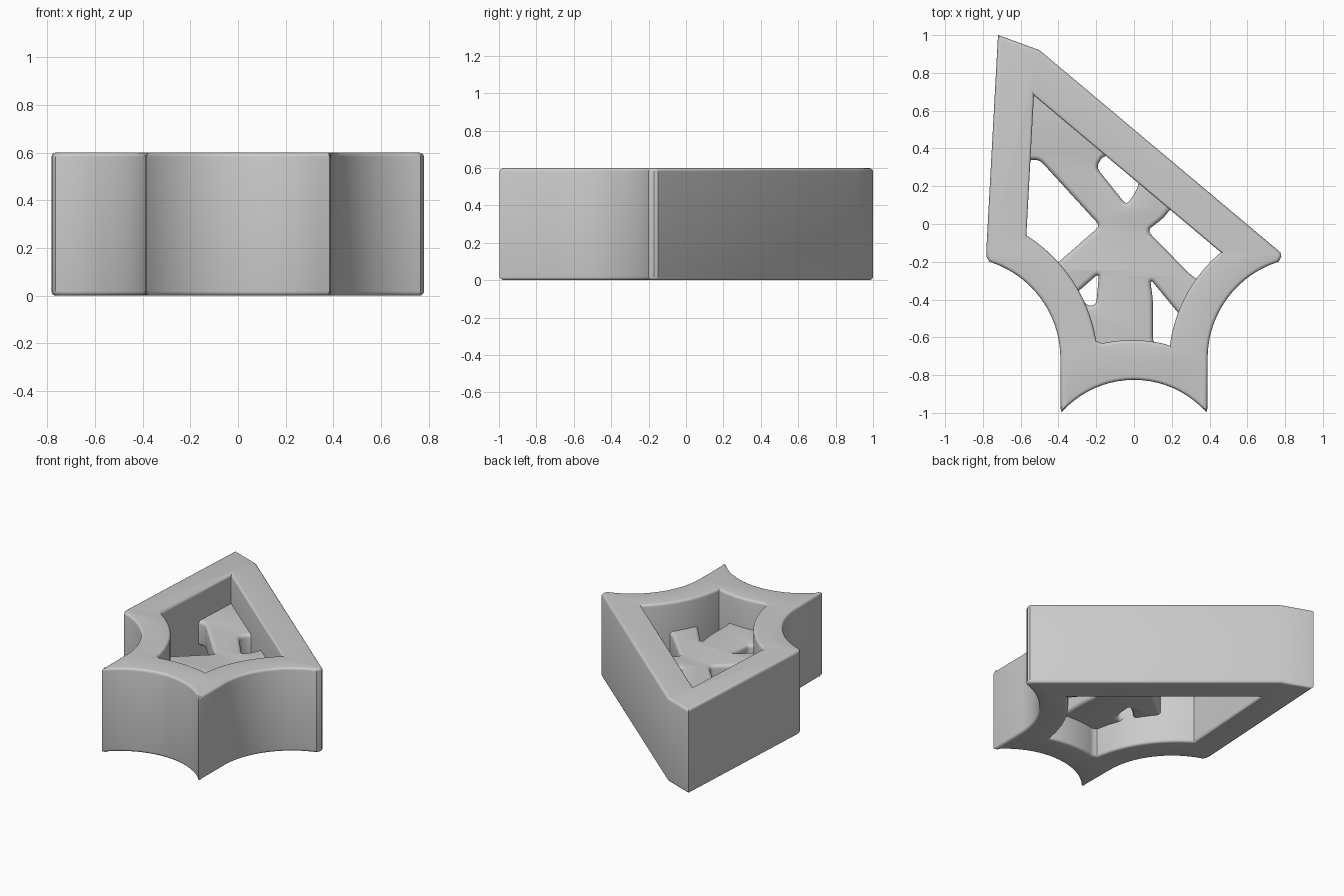
import bpy
import math
from mathutils import Vector

cube = bpy.data.objects.get("Cube")
if cube:
    bpy.data.objects.remove(cube, do_unlink=True)

grey = bpy.data.materials.new("light_grey")
grey.use_nodes = True
grey.diffuse_color = (0.6, 0.6, 0.6, 1)
grey.node_tree.nodes["Principled BSDF"].inputs["Base Color"].default_value = (0.6, 0.6, 0.6, 1)


def arc(a, m, b, steps=20):
    """Points on the circle through a, m and b."""
    a, m, b = Vector(a), Vector(m), Vector(b)
    u, v = m - a, b - a
    d = 2 * (u.x * v.y - u.y * v.x)
    c = a + Vector((v.y * u.length_squared - u.y * v.length_squared,
                    u.x * v.length_squared - v.x * u.length_squared)) / d
    start = (a - c).to_3d()
    sweep = math.atan2(*reversed((b - c))) - math.atan2(*reversed((a - c)))
    sweep = (sweep + math.pi) % math.tau - math.pi
    radius, base = start.length, math.atan2(start.y, start.x)
    return [(c.x + radius * math.cos(base + sweep * i / steps),
             c.y + radius * math.sin(base + sweep * i / steps)) for i in range(steps + 1)]


def rounded(points, radius, steps=5):
    """Round every corner of a small polygon."""
    pts, out = [Vector(p) for p in points], []
    for i, p in enumerate(pts):
        to_prev, to_next = pts[i - 1] - p, pts[(i + 1) % len(pts)] - p
        r = min(radius, to_prev.length * 0.45, to_next.length * 0.45)
        a, b = p + to_prev.normalized() * r, p + to_next.normalized() * r
        for k in range(steps + 1):
            t = k / steps
            out.append(tuple(a * (1 - t) ** 2 + p * 2 * t * (1 - t) + b * t * t))
    return out


def slab(name, loops, z_low, z_high, bevel):
    """Extruded outline with holes and rounded rims."""
    curve = bpy.data.curves.new(name, 'CURVE')
    curve.dimensions, curve.fill_mode = '2D', 'BOTH'
    curve.extrude = (z_high - z_low) / 2 - bevel
    curve.bevel_depth, curve.bevel_resolution, curve.offset = bevel, 3, -bevel
    for loop in loops:
        spline = curve.splines.new('POLY')
        spline.points.add(len(loop) - 1)
        for point, (x, y) in zip(spline.points, loop):
            point.co = (x, y, 0, 1)
        spline.use_cyclic_u = True
    obj = bpy.data.objects.new(name, curve)
    bpy.context.collection.objects.link(obj)
    obj.location.z = (z_low + z_high) / 2
    bpy.ops.object.select_all(action='DESELECT')
    obj.select_set(True)
    bpy.context.view_layer.objects.active = obj
    bpy.ops.object.convert(target='MESH')
    obj = bpy.context.object
    obj.name = name
    obj.data.materials.clear()
    obj.data.materials.append(grey)
    bpy.ops.object.mode_set(mode='EDIT')
    bpy.ops.mesh.select_all(action='SELECT')
    bpy.ops.mesh.remove_doubles(threshold=0.0005)
    bpy.ops.mesh.normals_make_consistent(inside=False)
    bpy.ops.object.mode_set(mode='OBJECT')
    bpy.ops.object.shade_smooth_by_angle(angle=math.radians(35))


# Frame: straight back edges, three scooped sides at the front
right_scoop = arc((0.765, -0.2), (0.53, -0.35), (0.39, -0.7))
left_scoop = [(-x, y) for x, y in reversed(right_scoop)]
front_scoop = arc((0.372, -0.985), (0, -0.825), (-0.372, -0.985))
outer = ([(-0.72, 1), (-0.5, 0.92), (0.775, -0.15), (0.78, -0.17)] + right_scoop
         + [(0.388, -0.98), (0.383, -0.997)] + front_scoop
         + [(-0.383, -0.997), (-0.388, -0.98)] + left_scoop
         + [(-0.78, -0.175), (-0.782, -0.14)])
inner = ([(-0.53, 0.68)] + arc((0.46, -0.15), (0.285, -0.36), (0.19, -0.645))
         + arc((0.17, -0.637), (0, -0.615), (-0.17, -0.632))
         + arc((-0.2, -0.62), (-0.325, -0.3), (-0.57, -0.06)))
slab("frame", [outer, inner], 0, 0.6, 0.018)

# Spoked web: its rim and the outer ends of the openings are buried in the frame
rim = [(-0.1 + (x + 0.1) * 1.16, -0.05 + (y + 0.05) * 1.16) for x, y in inner]
openings = [
    [(-0.6, -0.07), (-0.56, 0.34), (-0.5, 0.34), (-0.18, -0.01), (-0.42, -0.22)],
    [(-0.2, 0.3), (-0.165, 0.36), (-0.11, 0.36), (0.03, 0.235), (0.01, 0.17), (-0.04, 0.1)],
    [(0.2, 0.09), (0.49, -0.16), (0.34, -0.3), (0.29, -0.26), (0.07, -0.035), (0.16, 0.035)],
    [(0.085, -0.29), (0.25, -0.49), (0.215, -0.66), (0.1, -0.63), (0.1, -0.4)],
    [(-0.31, -0.37), (-0.185, -0.26), (-0.2, -0.425), (-0.24, -0.435)],
]
slab("spoked_web", [rim] + [rounded(o, 0.03) for o in openings], 0.21, 0.39, 0.025)
